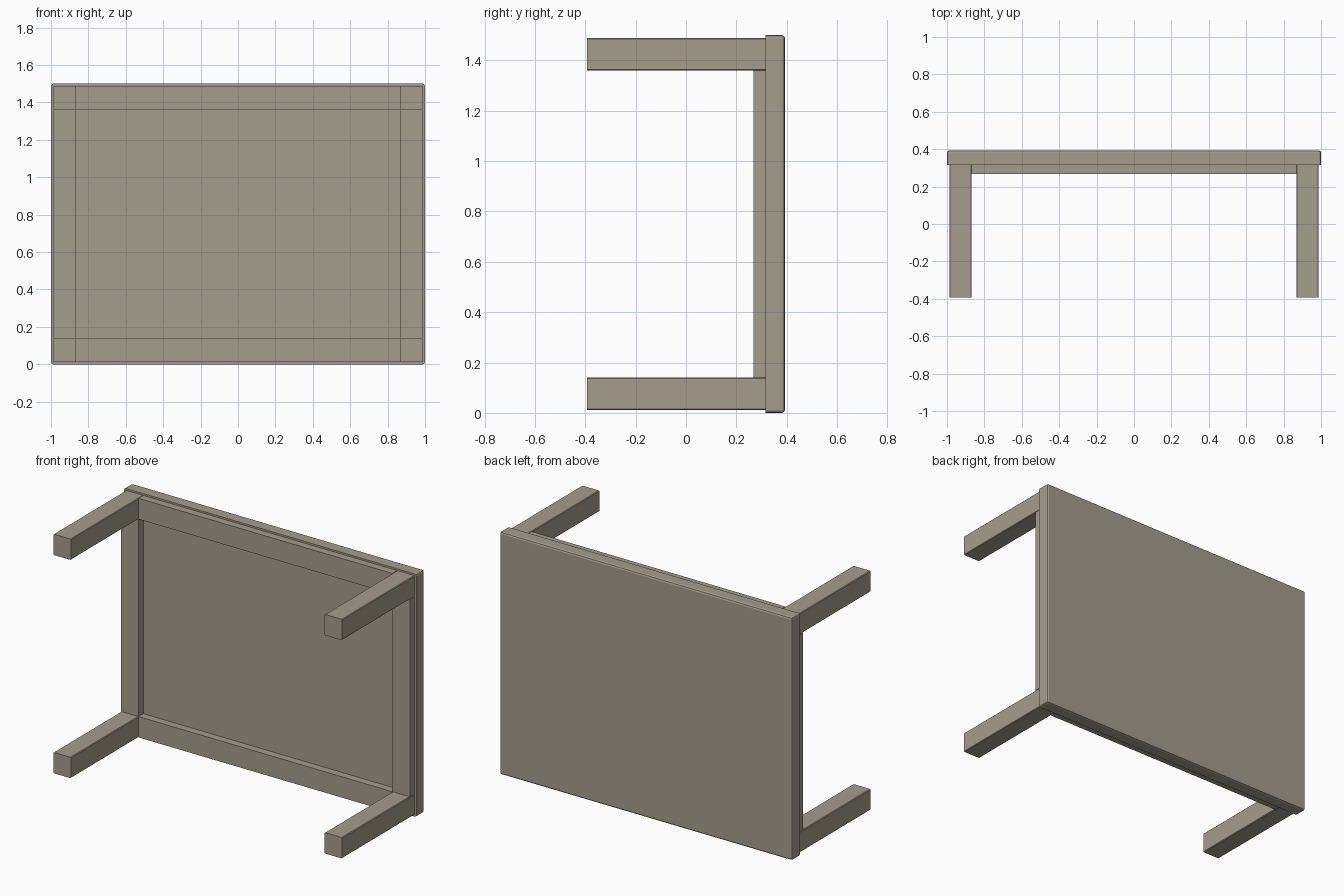
import bpy, bmesh
from mathutils import Vector

if "Cube" in bpy.data.objects:
    bpy.data.objects.remove(bpy.data.objects["Cube"])

Y_FRONT, Y_APRON, Y_TOP, Y_BACK = -0.393, 0.268, 0.315, 0.393

# Weathered grey-brown wood
wood = bpy.data.materials.new("wood")
wood.diffuse_color = (0.37, 0.34, 0.265, 1)
wood.use_nodes = True
wood.node_tree.nodes["Principled BSDF"].inputs["Base Color"].default_value = wood.diffuse_color


def box(name, lo, hi, bevel=0.0, segments=1, pick=None):
    """Box between two corners; edges chosen by pick() are bevelled."""
    lo, hi = Vector(lo), Vector(hi)
    bm = bmesh.new()
    bmesh.ops.create_cube(bm, size=1)
    for v in bm.verts:
        v.co = Vector([(lo[i] + hi[i]) / 2 + v.co[i] * (hi[i] - lo[i]) for i in range(3)])
    if bevel:
        edges = [e for e in bm.edges if pick(e.verts[0].co, e.verts[1].co)]
        bmesh.ops.bevel(bm, geom=edges, offset=bevel, segments=segments,
                        profile=0.5, affect='EDGES')
    bmesh.ops.recalc_face_normals(bm, faces=bm.faces)
    mesh = bpy.data.meshes.new(name)
    bm.to_mesh(mesh)
    bm.free()
    mesh.materials.append(wood)
    obj = bpy.data.objects.new(name, mesh)
    bpy.context.collection.objects.link(obj)
    return obj


def along_y(a, b):
    return abs(a.y - b.y) > 0.01


def not_inner_face(a, b):
    return a.y > Y_TOP + 0.01 or b.y > Y_TOP + 0.01


# Tabletop standing on its edge, rounded except where it meets the frame
box("tabletop", (-1, Y_TOP, 0), (1, Y_BACK, 1.5), 0.012, 2, not_inner_face)

# Four legs pointing forward
X_IN, X_OUT = 0.868, 0.987
rows = {"lower": (0.011, 0.14), "upper": (1.36, 1.489)}
sides = {"left": (-X_OUT, -X_IN), "right": (X_IN, X_OUT)}
for row, (z0, z1) in rows.items():
    for side, (x0, x1) in sides.items():
        box(f"{row}_{side}_leg", (x0, Y_FRONT, z0), (x1, Y_TOP, z1), 0.004, 1, along_y)

# Apron rails between the legs
for row, (z0, z1) in rows.items():
    box(f"{row}_apron", (-X_IN, Y_APRON, z0), (X_IN, Y_TOP, z1))
for side, (x0, x1) in sides.items():
    box(f"{side}_apron", (x0, Y_APRON, 0.14), (x1, Y_TOP, 1.36))
